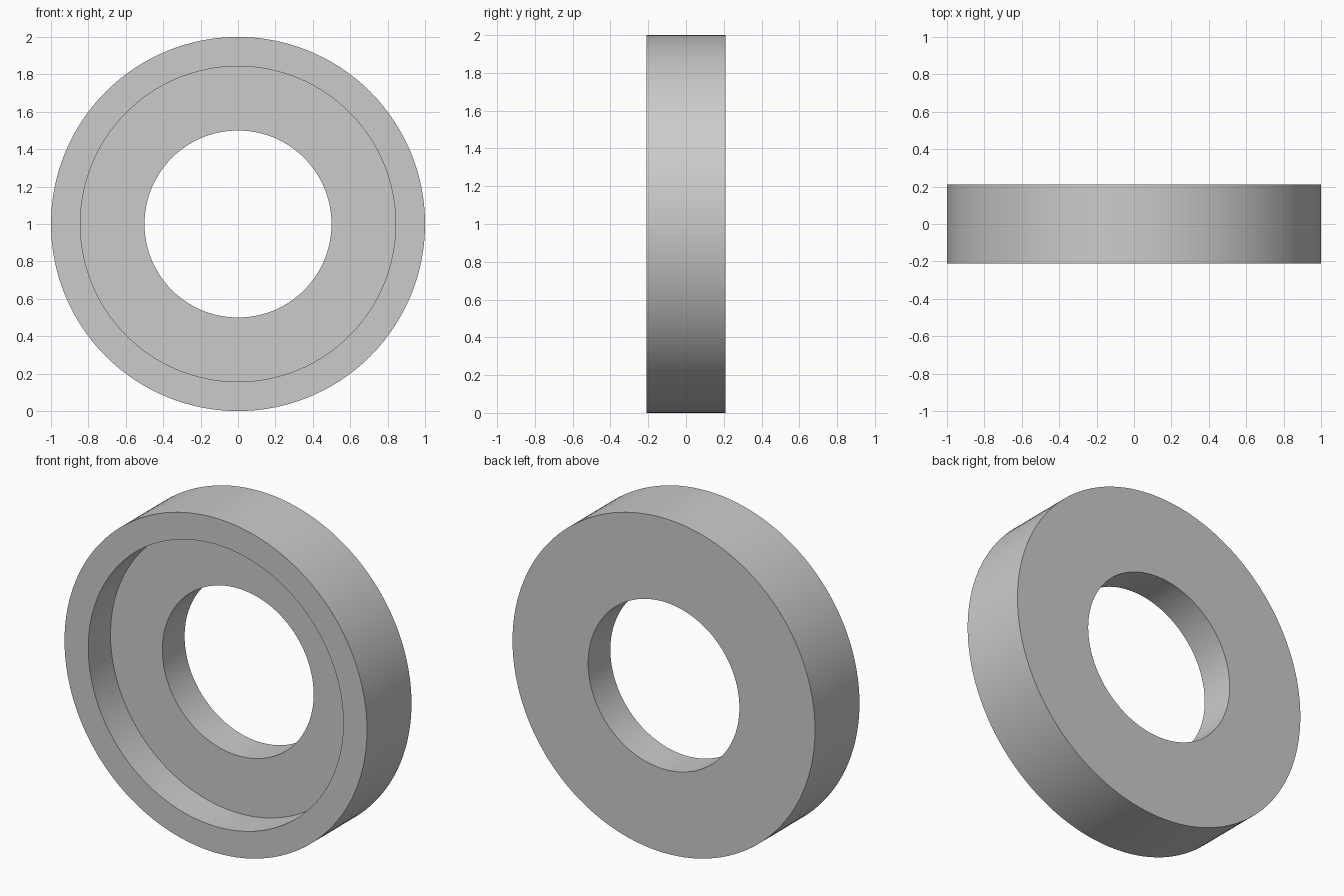
import bpy
import bmesh
import math
from mathutils import Matrix, Vector

cube = bpy.data.objects.get("Cube")
if cube:
    bpy.data.objects.remove(cube, do_unlink=True)

OUTER, RECESS, BORE = 1.0, 0.843, 0.5
HALF, FLOOR = 0.21, 0.0
SEGMENTS = 128

# Plain grey material
grey = bpy.data.materials.new("plain grey")
grey.use_nodes = True
colour = (0.6, 0.6, 0.6, 1)
grey.diffuse_color = colour
grey.node_tree.nodes["Principled BSDF"].inputs["Base Color"].default_value = colour

# Closed cross-section (radius, y): rim, recess wall, recess floor, bore, back
profile = [(OUTER, -HALF), (RECESS, -HALF), (RECESS, FLOOR),
           (BORE, FLOOR), (BORE, HALF), (OUTER, HALF)]

# Lathe the section around the y axis
bm = bmesh.new()
verts = [bm.verts.new((r, y, 0)) for r, y in profile]
edges = [bm.edges.new((v, verts[(i + 1) % len(verts)])) for i, v in enumerate(verts)]
bmesh.ops.spin(bm, geom=verts + edges, cent=(0, 0, 0), axis=(0, 1, 0),
               angle=math.tau, steps=SEGMENTS, use_merge=True)
bmesh.ops.remove_doubles(bm, verts=bm.verts, dist=0.0001)
bmesh.ops.recalc_face_normals(bm, faces=bm.faces)
bmesh.ops.transform(bm, matrix=Matrix.Translation(Vector((0, 0, OUTER))), verts=bm.verts)

mesh = bpy.data.meshes.new("recessed_ring")
bm.to_mesh(mesh)
bm.free()
mesh.materials.append(grey)
ring = bpy.data.objects.new("recessed_ring", mesh)
bpy.context.collection.objects.link(ring)

# Smooth curved walls, crisp rims
bpy.ops.object.select_all(action='DESELECT')
ring.select_set(True)
bpy.context.view_layer.objects.active = ring
bpy.ops.object.shade_smooth_by_angle(angle=math.radians(30))
